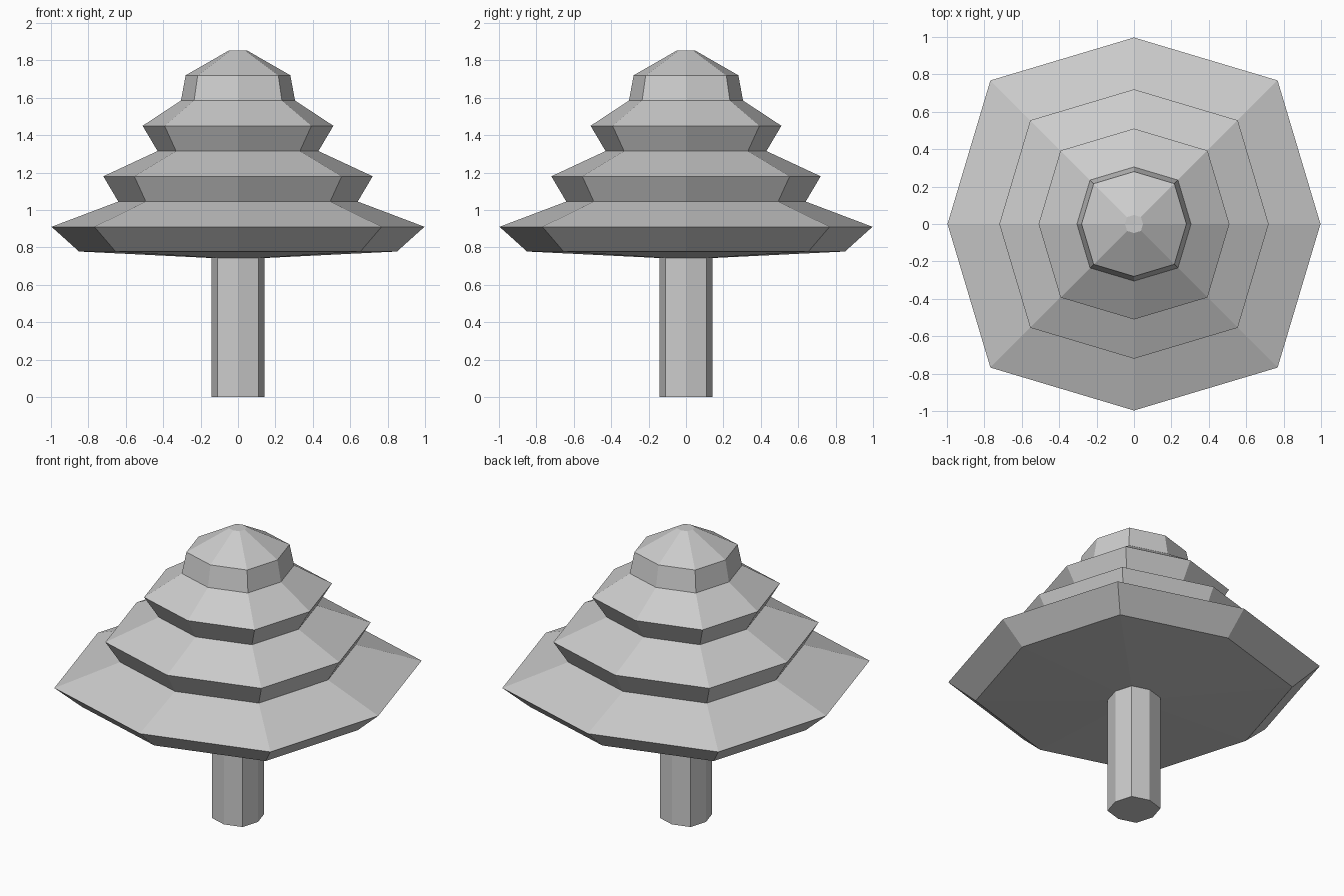
import bpy
import bmesh
from math import cos, sin, pi

cube = bpy.data.objects.get("Cube")
if cube:
    bpy.data.objects.remove(cube, do_unlink=True)

SIDES = 8
CORNER = 1.089  # the diagonal corners reach further out than the axis corners

grey = bpy.data.materials.new("light_grey")
grey.use_nodes = True
colour = (0.6, 0.6, 0.6, 1)
grey.diffuse_color = colour
grey.node_tree.nodes["Principled BSDF"].inputs["Base Color"].default_value = colour


def stacked_rings(name, profile):
    """Closed eight-sided solid through (radius, height) rings, bottom to top."""
    bm = bmesh.new()
    rings = []
    for radius, z in profile:
        ring = []
        for i in range(SIDES):
            a = 2 * pi * i / SIDES
            r = radius * (CORNER if i % 2 else 1)
            ring.append(bm.verts.new((r * cos(a), r * sin(a), z)))
        rings.append(ring)
    for low, high in zip(rings, rings[1:]):
        for i in range(SIDES):
            j = (i + 1) % SIDES
            bm.faces.new((low[i], low[j], high[j], high[i]))
    bm.faces.new(rings[0][::-1])
    bm.faces.new(rings[-1])
    bmesh.ops.recalc_face_normals(bm, faces=bm.faces)
    mesh = bpy.data.meshes.new(name)
    bm.to_mesh(mesh)
    bm.free()
    mesh.materials.append(grey)
    obj = bpy.data.objects.new(name, mesh)
    bpy.context.collection.objects.link(obj)
    return obj


# Trunk
stacked_rings("trunk", [(0.142, 0), (0.142, 0.76)])

# Tiered foliage, from the shallow underside to the small flat tip
stacked_rings("foliage", [
    (0.14, 0.743), (0.85, 0.778), (0.997, 0.91),
    (0.64, 1.045), (0.72, 1.18),
    (0.43, 1.315), (0.51, 1.45),
    (0.305, 1.585), (0.28, 1.72),
    (0.048, 1.853),
])
